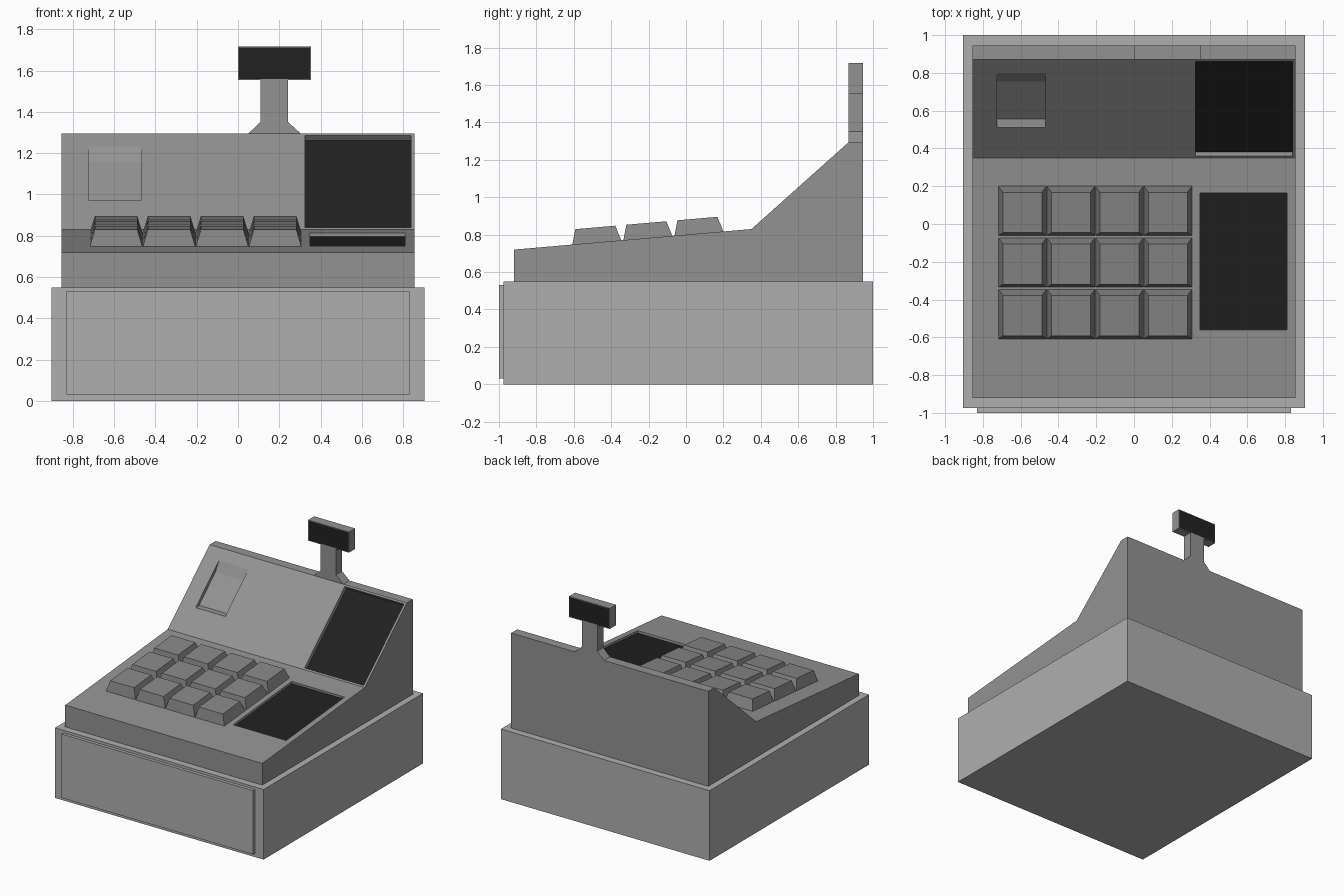
import bpy
import bmesh
from mathutils import Vector

if "Cube" in bpy.data.objects:
    bpy.data.objects.remove(bpy.data.objects["Cube"])


def material(name, v):
    m = bpy.data.materials.new(name)
    m.diffuse_color = (v, v, v, 1)
    m.use_nodes = True
    m.node_tree.nodes["Principled BSDF"].inputs["Base Color"].default_value = m.diffuse_color
    return m


DARK = material("dark_glass", 0.015)
BODY = material("body_grey", 0.29)
KEY = material("key_grey", 0.24)
BASE = material("base_grey", 0.43)


def finish(name, bm, mats):
    bmesh.ops.recalc_face_normals(bm, faces=bm.faces[:])
    me = bpy.data.meshes.new(name)
    bm.to_mesh(me)
    bm.free()
    for m in mats:
        me.materials.append(m)
    ob = bpy.data.objects.new(name, me)
    bpy.context.collection.objects.link(ob)
    return ob


def loft(name, a, b, mat):
    """Solid between two matching outlines."""
    bm = bmesh.new()
    va, vb = [bm.verts.new(p) for p in a], [bm.verts.new(p) for p in b]
    bm.faces.new(va)
    bm.faces.new(vb)
    n = len(va)
    for i in range(n):
        j = (i + 1) % n
        bm.faces.new((va[i], va[j], vb[j], vb[i]))
    return finish(name, bm, [mat])


def prism_x(name, yz, x0, x1, mat):
    return loft(name, [(x0, y, z) for y, z in yz], [(x1, y, z) for y, z in yz], mat)


def prism_y(name, xz, y0, y1, mat):
    return loft(name, [(x, y0, z) for x, z in xz], [(x, y1, z) for x, z in xz], mat)


def rect(a0, a1, b0, b1):
    return [(a0, b0), (a1, b0), (a1, b1), (a0, b1)]


def deck(y):
    """Height of the keyboard slope."""
    return 0.72 + (y + 0.92) * 0.11 / 1.27


def panel(y):
    """Height of the steep rear slope."""
    return 0.83 + (y - 0.35) * 0.465 / 0.52


# Cash drawer base and drawer front
prism_x("drawer_case", rect(-0.975, 1.0, 0, 0.55), -0.905, 0.905, BASE)
prism_x("drawer_front", rect(-1.0, -0.975, 0.03, 0.53), -0.83, 0.83, BASE)

# Main body with sloped keyboard deck and steep rear panel
body = prism_x("register_body", [(-0.92, 0.55), (-0.92, 0.72), (0.35, 0.83),
                                 (0.87, 1.295), (0.945, 1.295), (0.945, 0.55)],
               -0.855, 0.855, BODY)


def cut(name, yz, x0, x1):
    c = prism_x(name, yz, x0, x1, BODY)
    c.hide_render = True
    c.hide_set(True)
    c.display_type = 'WIRE'
    m = body.modifiers.new(name, 'BOOLEAN')
    m.operation = 'DIFFERENCE'
    m.solver = 'EXACT'
    m.object = c


def recess(name, surface, y0, y1, x0, x1, depth):
    """Rectangular pocket square to a slope, with a dark glass sheet on its floor."""
    a, b = Vector((y0, surface(y0))), Vector((y1, surface(y1)))
    d = (b - a).normalized()
    n = Vector((-d.y, d.x))

    def slab(lo, hi):
        return [a + n * lo, b + n * lo, b + n * hi, a + n * hi]
    cut(name + "_cutter", slab(-depth, 0.05), x0, x1)
    prism_x(name, slab(-depth - 0.005, -depth + 0.002), x0, x1, DARK)


recess("side_screen", deck, -0.56, 0.165, 0.35, 0.81, 0.02)
recess("main_screen", panel, 0.36, 0.86, 0.325, 0.838, 0.034)

# Receipt slot: level lip, sloped floor, steep upper face
cut("receipt_slot_cutter", [(0.51, panel(0.51)), (0.555, 0.974), (0.755, 1.158),
                            (0.80, panel(0.80)), (0.75, 1.29), (0.46, 1.03)], -0.725, -0.468)

# Keys: 4 columns by 3 rows of tapered blocks sunk into the deck
for row in range(3):
    for col in range(4):
        x, y = -0.591 + 0.257 * col, -0.472 + 0.273 * row
        low = [(x + sx * 0.128, yy, deck(yy) - 0.002)
               for sx, yy in ((-1, y - 0.136), (1, y - 0.136), (1, y + 0.127), (-1, y + 0.127))]
        top = [(x + sx * 0.103, yy, deck(yy) + 0.081)
               for sx, yy in ((-1, y - 0.120), (1, y - 0.120), (1, y + 0.094), (-1, y + 0.094))]
        loft(f"key_{row + 1}_{col + 1}", low, top, KEY)

# Customer display pole with flared foot
prism_y("display_pole", [(0.05, 1.295), (0.305, 1.295), (0.242, 1.352), (0.242, 1.555),
                         (0.108, 1.555), (0.108, 1.352)], 0.87, 0.945, BODY)

# Customer display head with glass on front and back
head = prism_y("display_head", rect(0.0, 0.354, 1.555, 1.717), 0.87, 0.945, BODY)
head.data.materials.append(DARK)
bm = bmesh.new()
bm.from_mesh(head.data)
bm.normal_update()
faces = [f for f in bm.faces if abs(f.normal.y) > 0.9]
bmesh.ops.inset_individual(bm, faces=faces, thickness=0.007)
for f in faces:
    f.material_index = 1
bm.to_mesh(head.data)
bm.free()
